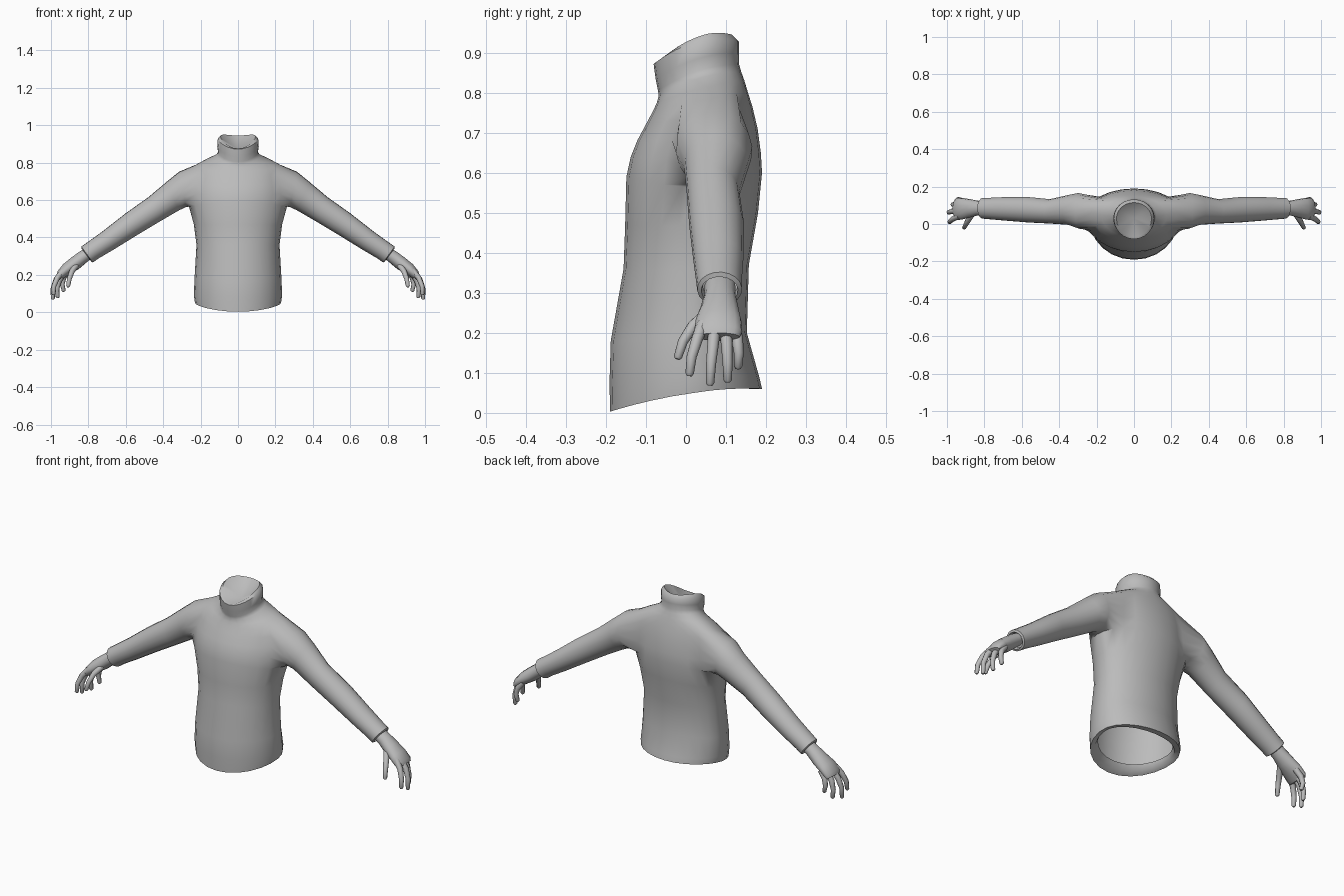
import bpy, bmesh, math
from mathutils import Vector

if "Cube" in bpy.data.objects:
    bpy.data.objects.remove(bpy.data.objects["Cube"])

grey = bpy.data.materials.new("plain grey")
grey.diffuse_color = (0.5, 0.5, 0.5, 1)
grey.use_nodes = True
grey.node_tree.nodes["Principled BSDF"].inputs["Base Color"].default_value = grey.diffuse_color


def skin(bm, a, b, closed=True):
    """Quads between two equally long vertex rows."""
    n = len(a)
    for i in range(n if closed else n - 1):
        j = (i + 1) % n
        bm.faces.new((a[i], a[j], b[j], b[i]))


def section(bm, upper, lower, y0, y1, n, start=-135):
    """Oval ring spanned by an upper and a lower (x, z) point and a depth range."""
    up, lo = Vector((upper[0], 0, upper[1])), Vector((lower[0], 0, lower[1]))
    mid, half = (up + lo) / 2 + Vector((0, (y0 + y1) / 2, 0)), (up - lo) / 2
    side = Vector((0, (y1 - y0) / 2, 0))
    row = []
    for i in range(n):
        a = math.radians(start + 360 * i / n)
        row.append(bm.verts.new(mid + side * math.cos(a) + half * math.sin(a)))
    return row


def finish(bm, name):
    bmesh.ops.recalc_face_normals(bm, faces=bm.faces)
    if bm.calc_volume(signed=True) < 0:
        bmesh.ops.reverse_faces(bm, faces=bm.faces)
    me = bpy.data.meshes.new(name)
    bm.to_mesh(me)
    bm.free()
    me.materials.append(grey)
    ob = bpy.data.objects.new(name, me)
    bpy.context.collection.objects.link(ob)
    bpy.ops.object.select_all(action='DESELECT')
    ob.select_set(True)
    bpy.context.view_layer.objects.active = ob
    bpy.ops.object.shade_smooth_by_angle(angle=math.radians(50))
    mirror = ob.modifiers.new("mirror", 'MIRROR')
    mirror.use_clip = True
    mirror.merge_threshold = 0.0005


# Sweater body: half rings as half width, front y, side y, back y, then z at front, side, back
body = [
    (.195, -.150, .02, .150, .050, .080, .085),   # inner hem
    (.205, -.165, .02, .160, .018, .058, .060),
    (.230, -.190, .02, .190, .003, .050, .060),   # hem edge
    (.236, -.191, .02, .183, .080, .090, .090),
    (.232, -.188, .02, .152, .180, .190, .200),
    (.222, -.156, .02, .157, .360, .360, .370),
    (.236, -.152, .03, .180, .470, .470, .500),
    (.262, -.149, .04, .190, .590, .565, .600),   # armpit
    (.262, -.138, .04, .187, .640, .630, .650),
    (.257, -.122, .05, .179, .680, .690, .710),
    (.247, -.098, .06, .166, .725, .740, .765),
    (.230, -.082, .06, .155, .755, .785, .800),   # shoulder
    (.175, -.073, .05, .146, .775, .813, .830),
    (.120, -.068, .04, .138, .793, .838, .852),
    (.106, -.070, .03, .133, .805, .855, .870),   # collar foot
    (.111, -.076, .03, .132, .835, .885, .900),
    (.108, -.081, .03, .132, .872, .928, .928),   # collar edge
    (.094, -.070, .03, .115, .876, .940, .945),
]
N = 12
HOLE_ROWS, HOLE_COLS = (7, 11), (4, 9)
bm = bmesh.new()
rows = []
for hw, yf, yc, yb, zf, zs, zb in body:
    row = []
    for k in range(N + 1):
        a = math.pi * k / N
        t = -math.cos(a)
        y = yc + t * ((yb - yc) if t > 0 else (yc - yf))
        z = zs + t * (zb - zf) / 2 + t * t * ((zb + zf) / 2 - zs)
        row.append(bm.verts.new((0 if k in (0, N) else hw * math.sin(a), y, z)))
    rows.append(row)
for r in range(len(rows) - 1):
    for k in range(N):
        if HOLE_ROWS[0] <= r < HOLE_ROWS[1] and HOLE_COLS[0] <= k < HOLE_COLS[1]:
            continue
        bm.faces.new((rows[r][k], rows[r][k + 1], rows[r + 1][k + 1], rows[r + 1][k]))

# Sunken closing of the neck
centre = bm.verts.new((0, .03, .87))
for k in range(N):
    bm.faces.new((rows[-1][k], rows[-1][k + 1], centre))

# Sleeve grown from the arm hole
r0, r1 = HOLE_ROWS
c0, c1 = HOLE_COLS
last = ([rows[r0][k] for k in range(c0, c1)] + [rows[r][c1] for r in range(r0, r1)]
        + [rows[r1][k] for k in range(c1, c0, -1)] + [rows[r][c0] for r in range(r1, r0, -1)])
for k in range(c0 + 1, c1):
    for r in range(r0 + 1, r1):
        bm.verts.remove(rows[r][k])
sleeve = [
    ((.315, .752), (.278, .562), -.025, .166),
    ((.385, .695), (.315, .545), -.005, .155),
    ((.480, .615), (.415, .487), .002, .133),
    ((.600, .530), (.540, .412), .008, .145),
    ((.724, .433), (.660, .338), .018, .144),
    ((.800, .378), (.745, .288), .025, .140),
    ((.838, .352), (.776, .266), .028, .140),
    ((.836, .340), (.785, .272), .038, .130),
    ((.815, .345), (.772, .288), .042, .128),
]
for s in sleeve:
    ring = section(bm, *s, len(last))
    skin(bm, last, ring)
    last = ring
finish(bm, "sweater")

# Palm
bm = bmesh.new()
palm = [
    ((.815, .342), (.778, .292), .046, .124),
    ((.852, .322), (.812, .264), .046, .124),
    ((.895, .290), (.850, .232), .036, .132),
    ((.935, .257), (.895, .205), .024, .139),
    ((.965, .220), (.922, .188), .020, .141),
    ((.970, .200), (.935, .180), .028, .134),
]
rings = [section(bm, *s, 14) for s in palm]
for a, b in zip(rings, rings[1:]):
    skin(bm, a, b)
bm.faces.new(rings[0])
bm.faces.new(rings[-1])
finish(bm, "hand")

# Fingers: base, knuckle, joint and tip points
fingers = {
    "thumb": [(.865, .055, .250), (.888, .018, .218), (.902, -.008, .178), (.908, -.020, .140)],
    "index_finger": [(.935, .042, .222), (.966, .028, .185), (.984, .014, .140), (.986, .009, .098)],
    "middle_finger": [(.935, .072, .222), (.972, .068, .175), (.990, .063, .125), (.990, .060, .074)],
    "ring_finger": [(.925, .098, .216), (.956, .102, .170), (.968, .104, .125), (.964, .104, .082)],
    "little_finger": [(.905, .120, .220), (.932, .128, .185), (.940, .132, .150), (.932, .130, .116)],
}
for name, path in fingers.items():
    bm = bmesh.new()
    pts = [Vector(p) for p in path]
    end = (pts[3] - pts[2]).normalized()
    pts.append(pts[3] + end * .006)
    rings = []
    for i, (p, rad) in enumerate(zip(pts, (.016, .0145, .0125, .0105, .006))):
        d = (pts[min(i + 1, 4)] - pts[max(i - 1, 0)]).normalized()
        u = d.cross(Vector((0, 1, 0))).normalized()
        v = d.cross(u)
        rings.append([bm.verts.new(p + rad * (u * math.cos(math.tau * j / 8) + v * math.sin(math.tau * j / 8)))
                      for j in range(8)])
    for a, b in zip(rings, rings[1:]):
        skin(bm, a, b)
    bm.faces.new(rings[0])
    bm.faces.new(rings[-1])
    finish(bm, name)
